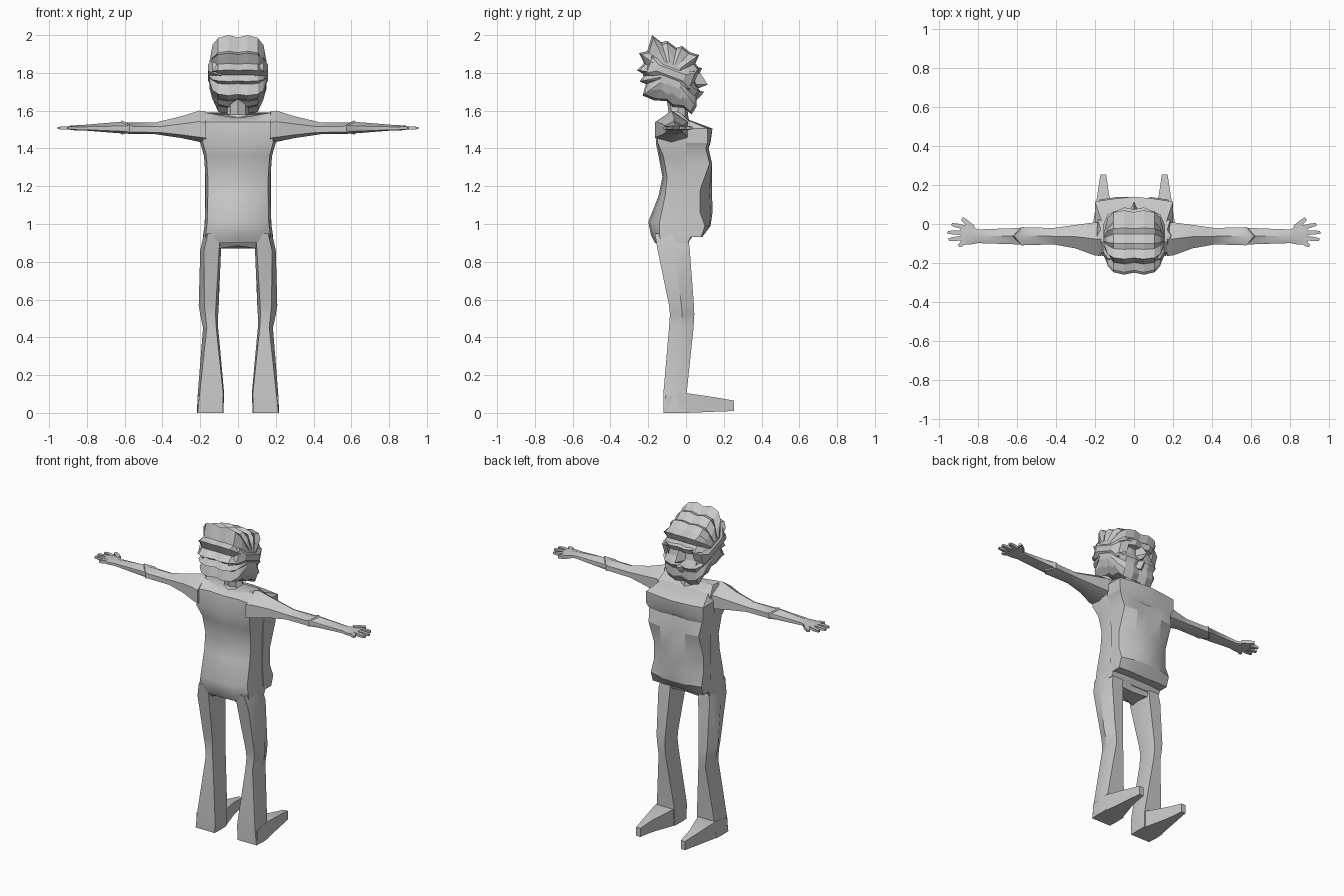
import bpy, bmesh, math
from mathutils import Vector

grey = bpy.data.materials.new("plain grey")
grey.diffuse_color = (0.58, 0.58, 0.58, 1)


def loft(name, rings, mirror=False, angle=35):
    """Skin a list of equal-length rings and cap both ends."""
    bm = bmesh.new()
    vs = [[bm.verts.new(p) for p in r] for r in rings]
    n = len(rings[0])
    for a, b in zip(vs, vs[1:]):
        for i in range(n):
            j = (i + 1) % n
            bm.faces.new((a[i], a[j], b[j], b[i]))
    bm.faces.new(vs[0])
    bm.faces.new(vs[-1])
    bmesh.ops.recalc_face_normals(bm, faces=bm.faces[:])
    me = bpy.data.meshes.new(name)
    bm.to_mesh(me)
    bm.free()
    me.materials.append(grey)
    ob = bpy.data.objects.new(name, me)
    bpy.context.collection.objects.link(ob)
    if mirror:
        ob.modifiers.new("Mirror", 'MIRROR')
    if angle:
        bpy.ops.object.select_all(action='DESELECT')
        ob.select_set(True)
        bpy.context.view_layer.objects.active = ob
        bpy.ops.object.shade_smooth_by_angle(angle=math.radians(angle))
    return ob


def both(half):
    """Close a half ring across x = 0; first and last points lie on the centre."""
    return half + [(-x, y, z) for x, y, z in reversed(half[1:-1])]


# Torso: z, half width, back centre y, back corner y, front corner y, front centre y
torso = []
for z, w, yb, yc, yf, yfc in [
    (0.90, 0.185, -0.165, -0.13, 0.01, 0.01),
    (0.94, 0.185, -0.185, -0.14, 0.03, 0.04),
    (1.01, 0.175, -0.200, -0.14, 0.05, 0.06),
    (1.15, 0.172, -0.145, -0.11, 0.05, 0.06),
    (1.25, 0.172, -0.125, -0.10, 0.05, 0.07),
    (1.36, 0.180, -0.145, -0.12, 0.06, 0.07),
    (1.43, 0.200, -0.160, -0.15, 0.03, 0.05),
    (1.54, 0.195, -0.145, -0.15, 0.02, 0.03),
]:
    torso.append(both([(0, yb, z), (w * .55, yb + .008, z), (w * .93, yc, z), (w, -0.05, z),
                       (w * .95, yf, z), (w * .5, yfc, z), (0, yfc, z)]))
torso.append(both([(0, -.11, 1.56), (.08, -.11, 1.565), (.17, -.09, 1.59), (.19, -.06, 1.598),
                   (.17, -.03, 1.59), (.08, 0, 1.56), (0, .01, 1.555)]))
loft("torso", torso, angle=40)

# Jacket front: z, half width, inner y, side y, front y, centre y
jacket = []
for z, w, yi, ys, yf, yc in [
    (0.93, 0.178, 0.00, 0.080, 0.085, 0.080),
    (0.99, 0.178, 0.00, 0.100, 0.125, 0.130),
    (1.06, 0.174, 0.00, 0.075, 0.130, 0.140),
    (1.18, 0.174, 0.00, 0.075, 0.125, 0.138),
    (1.32, 0.176, 0.00, 0.125, 0.138, 0.115),
    (1.40, 0.185, 0.00, 0.105, 0.120, 0.105),
    (1.43, 0.200, 0.00, 0.115, 0.125, 0.130),
    (1.505, 0.200, 0.00, 0.115, 0.130, 0.140),
    (1.55, 0.165, -0.02, 0.010, 0.020, 0.020),
]:
    jacket.append(both([(0, yi, z), (w, yi, z), (w, ys, z), (w * .5, yf, z), (0, yc, z)]))
loft("jacket_front", jacket, angle=25)

# Hips bridging torso and legs
loft("hips", [both([(0, -.10, .885), (.10, -.13, .87), (.10, 0, .87), (0, -.01, .87)]),
              both([(0, -.16, .93), (.15, -.16, .93), (.15, .02, .93), (0, .02, .93)])])

# Legs: z, inner x, outer x, back y, front y, corner chamfer
leg = []
for z, xi, xo, yb, yf, c in [
    (0.00, .078, .218, -.120, .000, .004),
    (0.10, .073, .213, -.120, .003, .010),
    (0.45, .105, .185, -.090, .040, .020),
    (0.52, .105, .200, -.085, .044, .028),
    (0.57, .102, .208, -.090, .042, .030),
    (0.86, .090, .200, -.150, .020, .020),
    (0.95, .085, .180, -.165, .010, .020),
]:
    ym = (yb + yf) / 2
    leg.append([(xi + c / 2, yb, z), (xo - c, yb, z), (xo, ym, z),
                (xo - c, yf, z), (xi + c / 2, yf, z), (xi, ym, z)])
loft("legs", leg, mirror=True)

# Feet: wedges running forward to a narrow toe
loft("feet", [[(a, y, z0), (b, y, z0), (b, y, z1), (a, y, z1)] for y, a, b, z0, z1 in [
    (-.11, .08, .215, .0, .09), (.0, .085, .21, .0, .105),
    (.15, .128, .188, .006, .083), (.255, .143, .172, .01, .065)]], mirror=True)

# Arms: x, back y, front y, top z, bottom z, chevron shift of the top and bottom ridge
arm = []
for x, yb, yf, zt, zb, dx in [
    (.170, -.165, .010, 1.595, 1.43, .0),
    (.205, -.160, .008, 1.600, 1.435, .0),
    (.300, -.125, -.005, 1.570, 1.455, .0),
    (.395, -.108, -.018, 1.543, 1.472, .02),
    (.410, -.105, -.020, 1.538, 1.475, .02),
    (.555, -.108, -.018, 1.538, 1.478, .04),
    (.575, -.110, -.015, 1.549, 1.474, .04),
    (.582, -.105, -.020, 1.541, 1.480, .04),
    (.800, -.098, -.028, 1.526, 1.494, .0),
    (.840, -.105, -.005, 1.524, 1.494, .0),
    (.890, -.105, -.005, 1.520, 1.498, .0),
]:
    ym, h = (yb + yf) / 2, zt - zb
    arm.append([(x, yb, zb + h * .15), (x, yb, zb + h * .65), (x + dx, ym, zt),
                (x, yf, zb + h * .65), (x, yf, zb + h * .15), (x + dx, ym, zb)])
loft("arms", arm, mirror=True, angle=40)


# Fingers: short square tapers
def finger(name, base, tip, r=.011):
    a, b = Vector(base), Vector(tip)
    side = (b - a).normalized().cross(Vector((0, 0, 1)))
    up = Vector((0, 0, .8))
    rings = [[p + (side * s + up * t) * k for s, t in ((-1, -1), (1, -1), (1, 1), (-1, 1))]
             for p, k in ((a, r), (a.lerp(b, .6), r), (b, r * .65))]
    loft(name, rings, mirror=True)


finger("thumbs", (.825, -.02, 1.51), (.882, .028, 1.508), .013)
for i, (y0, x1, y1) in enumerate([(-.018, .935, -.002), (-.045, .955, -.043),
                                  (-.070, .95, -.080), (-.092, .90, -.113)]):
    finger("fingers_%d" % (i + 1), (.865, y0, 1.509), (x1, y1, 1.508))

# Neck
loft("neck", [[(w * math.cos(t), yc + d * math.sin(t), z)
               for t in [math.pi / 4 * k for k in range(8)]]
              for z, w, d, yc in [(1.53, .085, .07, -.05), (1.58, .058, .05, -.04), (1.68, .052, .055, -.05)]])

# Head and jagged hair: saw-toothed side outline, shrinking toward the ears
outline = [(.03, 1.58), (-.01, 1.615), (-.07, 1.62), (-.10, 1.65), (-.17, 1.655), (-.23, 1.68),
           (-.212, 1.74), (-.245, 1.755), (-.22, 1.79), (-.26, 1.815), (-.222, 1.85),
           (-.248, 1.905), (-.205, 1.915), (-.18, 2.0), (-.13, 1.962), (-.10, 1.97),
           (-.05, 1.932), (-.02, 1.942), (.02, 1.91), (.07, 1.895), (.05, 1.85),
           (.075, 1.815), (.04, 1.79), (.05, 1.745), (.065, 1.72), (.075, 1.70),
           (.055, 1.67), (.055, 1.62)]
cy, cz = -.08, 1.79
head = []
for x, s, jag in [(-.15, .36, .0), (-.135, .66, .09), (-.105, .93, .0), (-.05, 1, .0), (0, .94, .0),
                  (.05, 1, .0), (.105, .93, .0), (.135, .66, .09), (.15, .36, .0)]:
    ring = []
    for i, (y, z) in enumerate(outline):
        k = s + (jag if i % 2 else -jag)
        ring.append((x, cy + (y - cy) * k, cz + (z - cz) * k))
    head.append(ring)
loft("head_and_hair", head, angle=0)


# Side locks: tilted tapered bands over the ears
def tilted(x, length, height, tilt=-.36):
    c, s = math.cos(tilt), math.sin(tilt)
    return [(x, cy + a * length * c - b * height * s, cz + .01 + a * length * s + b * height * c)
            for a, b in ((-.5, -.5), (.5, -.5), (.5, .5), (-.5, .5))]


loft("side_locks", [tilted(.09, .27, .13), tilted(.135, .24, .09), tilted(.158, .15, .035)],
     mirror=True, angle=0)

# Face: brow, nose and mouth wedges
loft("brow", [[(x, .03, 1.84), (x, y, 1.825), (x, y - .015, 1.795), (x, .03, 1.79)]
              for x, y in ((-.095, .065), (-.05, .085), (0, .075), (.05, .085), (.095, .065))], angle=0)
loft("nose", [both([(0, .03, z), (w, .04, z), (0, y, z)]) for z, w, y in
              ((1.72, .03, .07), (1.738, .034, .115), (1.80, .015, .075))], angle=0)
loft("mouth", [both([(0, .02, z), (.05, .03, z), (0, y, z)]) for z, y in
               ((1.66, .06), (1.685, .085), (1.70, .095), (1.71, .06))], angle=0)
